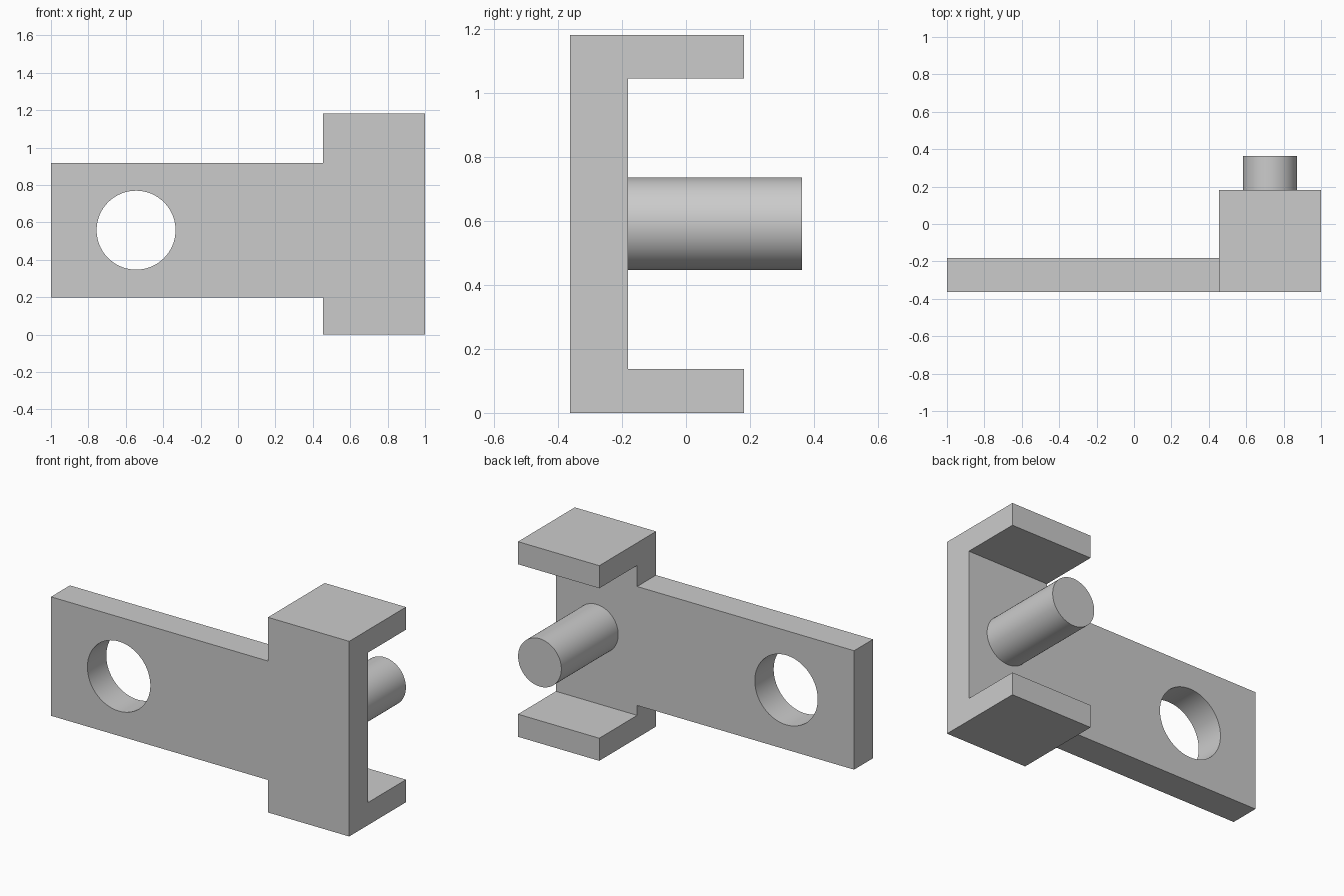
import bpy
from math import pi

cube = bpy.data.objects.get("Cube")
if cube:
    bpy.data.objects.remove(cube, do_unlink=True)

grey = bpy.data.materials.new("plain grey")
grey.use_nodes = True
colour = (0.6, 0.6, 0.6, 1)
grey.diffuse_color = colour
grey.node_tree.nodes["Principled BSDF"].inputs["Base Color"].default_value = colour

FRONT, BACK = -0.363, -0.182      # plate faces along y
FLANGE_BACK, PIN_BACK = 0.181, 0.363
HEIGHT, LIP = 1.183, 0.137
ARM_END, BRACKET_START, BRACKET_END = -1.0, 0.455, 1.0


def prism(name, profile, x0, x1):
    """Extrude a closed (y, z) profile along x."""
    n = len(profile)
    verts = [(x, y, z) for x in (x0, x1) for y, z in profile]
    faces = [tuple(reversed(range(n))), tuple(range(n, 2 * n))]
    faces += [(i, (i + 1) % n, (i + 1) % n + n, i + n) for i in range(n)]
    mesh = bpy.data.meshes.new(name)
    mesh.from_pydata(verts, [], faces)
    mesh.materials.append(grey)
    obj = bpy.data.objects.new(name, mesh)
    bpy.context.collection.objects.link(obj)
    return obj


def rod(name, x, z, radius, y0, y1):
    """Cylinder lying along y."""
    bpy.ops.mesh.primitive_cylinder_add(
        vertices=96, radius=radius, depth=y1 - y0,
        location=(x, (y0 + y1) / 2, z), rotation=(pi / 2, 0, 0))
    obj = bpy.context.object
    obj.name = name
    obj.data.materials.append(grey)
    return obj


def combine(target, other, operation):
    """Apply a boolean and discard the second operand."""
    mod = target.modifiers.new(operation.lower(), "BOOLEAN")
    mod.operation, mod.object, mod.solver = operation, other, "EXACT"
    bpy.context.view_layer.objects.active = target
    bpy.ops.object.modifier_apply(modifier=mod.name)
    bpy.data.objects.remove(other, do_unlink=True)


def smooth(obj):
    bpy.ops.object.select_all(action="DESELECT")
    obj.select_set(True)
    bpy.context.view_layer.objects.active = obj
    bpy.ops.object.shade_smooth_by_angle(angle=pi / 6)


# C-shaped bracket with an upper and a lower flange
bracket = prism("bracket_plate", [
    (FRONT, 0), (FLANGE_BACK, 0), (FLANGE_BACK, LIP), (BACK, LIP),
    (BACK, HEIGHT - LIP), (FLANGE_BACK, HEIGHT - LIP),
    (FLANGE_BACK, HEIGHT), (FRONT, HEIGHT)], BRACKET_START, BRACKET_END)

# Flat arm merged into the bracket
arm = prism("arm", [(FRONT, 0.197), (BACK, 0.197), (BACK, 0.918), (FRONT, 0.918)],
            ARM_END, BRACKET_START + 0.1)
combine(bracket, arm, "UNION")

# Round hole through the arm
hole = rod("hole_cutter", -0.545, 0.558, 0.211, FRONT - 0.1, BACK + 0.1)
combine(bracket, hole, "DIFFERENCE")
smooth(bracket)

# Pin standing out from the back of the bracket
pin = rod("pin", 0.727, 0.592, 0.145, BACK - 0.02, PIN_BACK)
smooth(pin)
